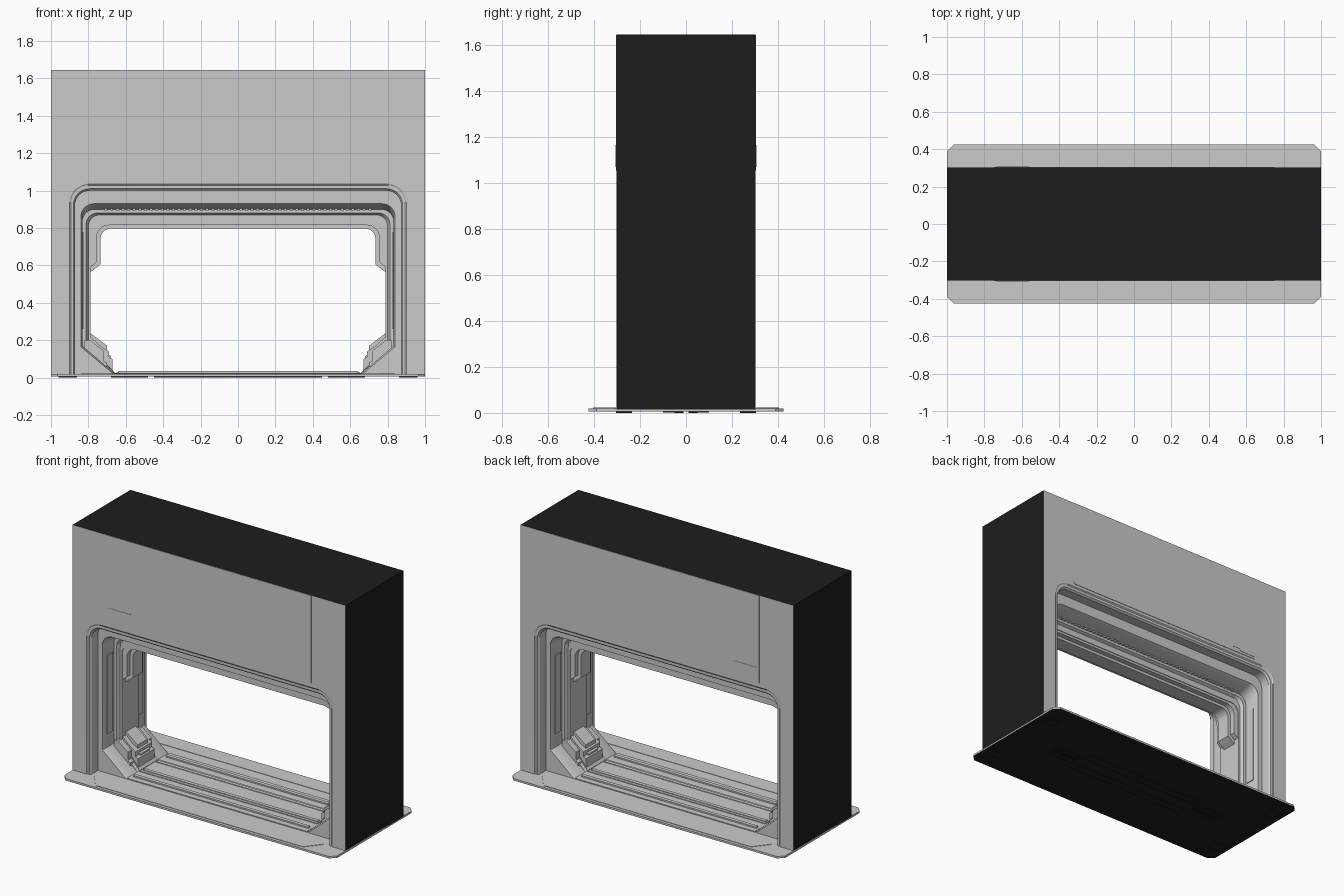
import bpy, bmesh, math

if "Cube" in bpy.data.objects:
    bpy.data.objects.remove(bpy.data.objects["Cube"])

dark = bpy.data.materials.new("dark_shell")
dark.diffuse_color = (0.012, 0.012, 0.012, 1)
dark.use_nodes = True
dark.node_tree.nodes["Principled BSDF"].inputs["Base Color"].default_value = dark.diffuse_color


def finish(name, bm, dark_test=None, all_dark=False):
    """Turn a bmesh into an object; faces passing dark_test get the dark material."""
    bm.normal_update()
    bmesh.ops.recalc_face_normals(bm, faces=bm.faces[:])
    me = bpy.data.meshes.new(name)
    if all_dark:
        me.materials.append(dark)
    elif dark_test:
        me.materials.append(None)
        me.materials.append(dark)
        for f in bm.faces:
            f.material_index = 1 if dark_test(f) else 0
    bm.to_mesh(me)
    bm.free()
    ob = bpy.data.objects.new(name, me)
    bpy.context.collection.objects.link(ob)
    bpy.ops.object.select_all(action='DESELECT')
    bpy.context.view_layer.objects.active = ob
    ob.select_set(True)
    bpy.ops.object.shade_smooth_by_angle(angle=math.radians(25))
    return ob


def add_prism(bm, pts, lo, hi, axis='y'):
    """Extrude a polygon along y (points are x,z) or along z (points are x,y)."""
    def at(p, d):
        return (p[0], d, p[1]) if axis == 'y' else (p[0], p[1], d)
    a = [bm.verts.new(at(p, lo)) for p in pts]
    b = [bm.verts.new(at(p, hi)) for p in pts]
    bm.faces.new(a)
    bm.faces.new(b[::-1])
    n = len(pts)
    for i in range(n):
        bm.faces.new((a[i], a[(i + 1) % n], b[(i + 1) % n], b[i]))


def add_box(bm, x0, x1, y0, y1, z0, z1):
    add_prism(bm, [(x0, z0), (x1, z0), (x1, z1), (x0, z1)], y0, y1)


def arch(w, top, r, foot, knee, z0, n=8):
    """Open doorway outline from left foot over the rounded top to right foot."""
    right = [(foot, z0), (w, knee)]
    for i in range(n + 1):
        a = math.pi / 2 * i / n
        right.append((w - r + r * math.cos(a), top - r + r * math.sin(a)))
    return [(-x, z) for x, z in right] + right[::-1]


# Main gate body: lofted stepped opening inside a dark block
Z0, TOP, FACE = 0.015, 1.645, 0.302
half = [  # y, half width, top, radius, foot, knee
    (-FACE, .90, 1.035, .10, .90, .10),
    (-.297, .893, 1.028, .095, .893, .10),
    (-.297, .88, 1.01, .085, .88, .10),
    (-.285, .872, 1.0, .08, .872, .10),
    (-.22, .872, 1.0, .08, .872, .10),
    (-.22, .84, .93, .07, .66, .165),
    (-.20, .832, .92, .065, .65, .17),
    (-.11, .832, .90, .065, .65, .17),
    (-.11, .812, .88, .06, .65, .175),
    (-.09, .80, .87, .06, .65, .18),
    (-.09, .788, .83, .06, .65, .19),
]
rings = half + [(-h[0],) + h[1:] for h in reversed(half)]
bm = bmesh.new()
loops = [[bm.verts.new((x, r[0], z)) for x, z in arch(*r[1:], Z0)] for r in rings]
# reorder each path so it runs left foot to right foot
for k, lp in enumerate(loops):
    h = len(lp) // 2
    loops[k] = lp[:h] + lp[h:]
for a, b in zip(loops, loops[1:]):
    for i in range(len(a) - 1):
        bm.faces.new((a[i], a[i + 1], b[i + 1], b[i]))
corner = {(s, t): [bm.verts.new((s * 1.0, t * FACE, z)) for z in (Z0, TOP)]
          for s in (-1, 1) for t in (-1, 1)}
for t, lp in ((-1, loops[0]), (1, loops[-1])):
    l, r = corner[(-1, t)], corner[(1, t)]
    bm.faces.new(lp + [r[0], r[1], l[1], l[0]])
for s in (-1, 1):
    a, b = corner[(s, -1)], corner[(s, 1)]
    bm.faces.new((a[0], b[0], b[1], a[1]))
    feet = [lp[0 if s < 0 else -1] for lp in loops]
    bm.faces.new(feet + [b[0], a[0]])
bm.faces.new([corner[k][1] for k in ((-1, -1), (1, -1), (1, 1), (-1, 1))])
finish("gate_body", bm, lambda f: abs(f.normal.x) > .99 and abs(f.calc_center_median().x) > .99
       or f.calc_center_median().z > 1.64)

# Base plate with clipped corners and dark underside
c = .035
outline = [(-1 + c, -.425), (1 - c, -.425), (1, -.425 + c), (1, .425 - c),
           (1 - c, .425), (-1 + c, .425), (-1, .425 - c), (-1, -.425 + c)]
bm = bmesh.new()
add_prism(bm, outline, .007, .02, 'z')
finish("base_plate", bm, lambda f: f.calc_center_median().z < .008)

# Underside pads
bm = bmesh.new()
for s in (-1, 1):
    add_box(bm, -.45, .45, s * .07 - .03, s * .07 + .03, .002, .007)
    for t in (-1, 1):
        x, y = s * .91, t * .27
        add_box(bm, x - .05, x + .05, y - .035, y + .035, 0, .007)
        add_box(bm, s * .58 - .1, s * .58 + .1, t * .03 - .02, t * .03 + .02, 0, .007)
finish("underside_pads", bm, all_dark=True)

# Entry aprons on the plate, front and back
bm = bmesh.new()
for t in (-1, 1):
    add_prism(bm, [(-.84, t * .305), (.84, t * .305), (.76, t * .405), (-.76, t * .405)],
              .02, .0225, 'z')
finish("entry_aprons", bm)

# Floor sill: low tread, rails and raised middle
bm = bmesh.new()
add_box(bm, -.66, .66, -.22, .22, .02, .026)
add_box(bm, -.65, .65, -.10, .10, .026, .031)
for y in (-.17, -.07, .07, .17):
    add_box(bm, -.64, .64, y - .012, y + .012, .026, .035)
finish("floor_sill", bm)


# Upper inner liner: two nested arches stopping part way down the sides
def liner(name, w, top, r, end, y):
    outer, inner = arch(.80, .88, .07, .80, end - .04, end - .045), arch(w, top, r, w + .045, end, end - .035)
    h = len(outer) // 2
    bm = bmesh.new()
    o = [[bm.verts.new((x, s * y, z)) for x, z in outer] for s in (-1, 1)]
    i = [[bm.verts.new((x, s * y, z)) for x, z in inner] for s in (-1, 1)]
    n = len(outer)
    for k in range(n - 1):
        bm.faces.new((o[0][k], o[0][k + 1], i[0][k + 1], i[0][k]))
        bm.faces.new((o[1][k], o[1][k + 1], i[1][k + 1], i[1][k]))
        bm.faces.new((i[0][k], i[0][k + 1], i[1][k + 1], i[1][k]))
        bm.faces.new((o[0][k], o[0][k + 1], o[1][k + 1], o[1][k]))
    for k in (0, n - 1):
        bm.faces.new((o[0][k], i[0][k], i[1][k], o[1][k]))
    finish(name, bm)


liner("liner_outer", .755, .815, .065, .62, .085)
liner("liner_inner", .735, .797, .055, .605, .05)

# Stepped blocks in the lower corners
bm = bmesh.new()
steps = [
    ([(.80, .235), (.785, .235), (.70, .17), (.70, .13), (.68, .115), (.68, .02), (.80, .02)], .05),
    ([(.80, .215), (.785, .215), (.73, .165), (.69, .14), (.69, .11), (.672, .10), (.672, .02), (.80, .02)], .085),
    ([(.82, .20), (.79, .20), (.72, .145), (.72, .09), (.70, .08), (.70, .02), (.82, .02)], .125),
]
for s in (-1, 1):
    for pts, d in steps:
        add_prism(bm, [(s * x, z) for x, z in pts], -d, d)
finish("corner_blocks", bm)

# Wall panels on the jambs
bm = bmesh.new()
for s in (-1, 1):
    for t in (-1, 1):
        a, b = sorted((s * .827, s * .835))
        add_box(bm, a, b, t * .155 - .03, t * .155 + .03, .26, .78)
finish("jamb_panels", bm)

# Ceiling teeth rows
bm = bmesh.new()
for t in (-1, 1):
    for k in range(48):
        x = -.705 + k * .03
        add_box(bm, x - .008, x + .008, t * .12 - .006, t * .12 + .006, .893, .905)
finish("ceiling_teeth", bm)

# Upper fascia panels with small access plates, front and back
bm = bmesh.new()
bm2 = bmesh.new()
for t in (-1, 1):
    a, b = sorted((t * .30, t * .305))
    add_prism(bm, [(-.74, 1.055), (.74, 1.055), (.75, 1.065), (.75, TOP - .001),
                   (-.75, TOP - .001), (-.75, 1.065)], a, b)
    a, b = sorted((t * .304, t * .307))
    add_prism(bm2, [(-.735, 1.07), (-.63, 1.07), (-.61, 1.085), (-.56, 1.085),
                    (-.56, 1.165), (-.735, 1.165)], a, b)
finish("fascia_panels", bm)
finish("access_plates", bm2)
